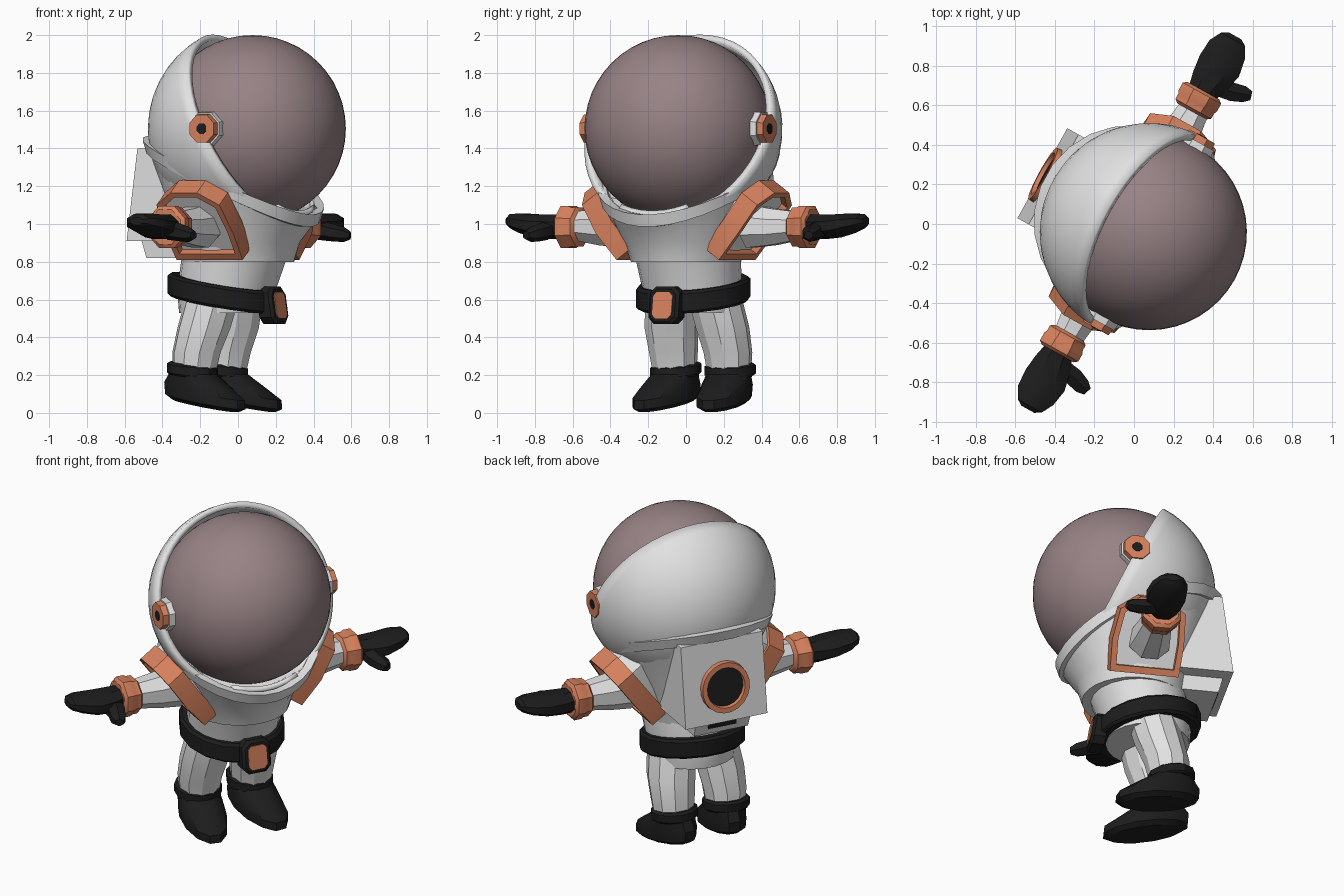
import bpy, bmesh, math
from mathutils import Matrix, Vector

cube = bpy.data.objects.get("Cube")
if cube:
    bpy.data.objects.remove(cube)

TURN = Matrix.Rotation(math.radians(61), 4, 'Z')   # figure is modelled facing -y, then turned
HEAD = Vector((0, -0.087, 1.505))
parts = []


def material(name, color):
    m = bpy.data.materials.new(name)
    m.use_nodes = True
    m.diffuse_color = (*color, 1)
    m.node_tree.nodes["Principled BSDF"].inputs["Base Color"].default_value = (*color, 1)
    return m


WHITE = material("suit white", (0.76, 0.76, 0.76))
ORANGE = material("trim orange", (0.68, 0.22, 0.11))
BLACK = material("rubber black", (0.012, 0.012, 0.012))
VISOR = material("visor mauve", (0.31, 0.225, 0.235))


def finish(name, bm, mat, mirror=False):
    bmesh.ops.recalc_face_normals(bm, faces=bm.faces)
    mesh = bpy.data.meshes.new(name)
    bm.to_mesh(mesh)
    bm.free()
    mesh.materials.append(mat)
    ob = bpy.data.objects.new(name, mesh)
    bpy.context.collection.objects.link(ob)
    ob.matrix_world = TURN
    if mirror:
        ob.modifiers.new("Mirror", 'MIRROR')
    parts.append(ob)
    return ob


def loft(name, rings, mat, mirror=False, loop=False):
    """Skin a list of equal rings; cap the ends, or join last to first."""
    bm = bmesh.new()
    rows = [[bm.verts.new(p) for p in ring] for ring in rings]
    n = len(rows[0])
    for a, b in zip(rows, rows[1:] + rows[:1] if loop else rows[1:]):
        for i in range(n):
            bm.faces.new((a[i], a[(i + 1) % n], b[(i + 1) % n], b[i]))
    if not loop:
        bm.faces.new(rows[0])
        bm.faces.new(rows[-1])
    return finish(name, bm, mat, mirror)


def angles(n):
    return [2 * math.pi * (i + 0.5) / n for i in range(n)]


def flat_ring(x, y, z, rx, ry, n, slope=0.0):
    """Ellipse seen from above; slope raises it toward the back."""
    return [(x + rx * math.sin(a), y - ry * math.cos(a), z - slope * ry * math.cos(a))
            for a in angles(n)]


def side_ring(x, y, z, ry, rz, n=8):
    """Ellipse facing sideways."""
    return [(x, y + ry * math.cos(a), z + rz * math.sin(a)) for a in angles(n)]


def chamfered(y, z, w, h, c, lean=0.0):
    """Rectangle with cut corners, facing front or back."""
    pts = [(w, h - c), (w - c, h), (c - w, h), (-w, h - c),
           (-w, c - h), (c - w, -h), (w - c, -h), (w, c - h)]
    return [(px, y + lean * pz, z + pz) for px, pz in pts]


# Helmet: visor globe, half shell with chin tab, side bolts
bm = bmesh.new()
bmesh.ops.create_uvsphere(bm, u_segments=48, v_segments=24, radius=0.495,
                          matrix=Matrix.Translation(HEAD))
finish("visor", bm, VISOR)

bm = bmesh.new()
bmesh.ops.create_uvsphere(bm, u_segments=48, v_segments=24, radius=0.518)
extra = []
for f in bm.faces:
    c = f.calc_center_median()
    chin = c.y > 0 and abs(c.x) < 0.2 and c.z > -0.07
    if c.z < 0 and not chin:
        extra.append(f)
bmesh.ops.delete(bm, geom=extra, context='FACES')
bm.transform(Matrix.Translation(HEAD) @ Matrix.Rotation(math.radians(-115.5), 4, 'X'))
shell = finish("helmet_shell", bm, WHITE)
solid = shell.modifiers.new("Thickness", 'SOLIDIFY')
solid.thickness = 0.035

for name, x0, x1, r, mat in (("bolt_base", 0.45, 0.52, 0.1, WHITE),
                             ("bolt_cap", 0.5, 0.555, 0.085, ORANGE),
                             ("bolt_hole", 0.55, 0.558, 0.032, BLACK)):
    loft(name, [side_ring(x0, HEAD.y, HEAD.z, r, r), side_ring(x1, HEAD.y, HEAD.z, r * 0.93, r * 0.93)],
         mat, mirror=True)


# Collar: sloping ring, low at the front and high at the back
def collar_ring(inset, drop, n=28):
    ring = []
    for a in angles(n):
        r = 0.48 - 0.08 * math.cos(a) - inset
        ring.append((r * math.sin(a), -0.05 - r * math.cos(a), 1.26 - 0.21 * math.cos(a) - drop))
    return ring


loft("collar", [collar_ring(0, 0), collar_ring(0.02, 0.065), collar_ring(0.08, 0.065),
                collar_ring(0.05, 0)], WHITE, loop=True)

# Torso
loft("chest", [flat_ring(0, 0, 0.8, 0.29, 0.3, 28), flat_ring(0, -0.01, 0.9, 0.32, 0.32, 28),
               collar_ring(0.035, 0.05)], WHITE)
loft("waist", [flat_ring(0, 0.08, 0.53, 0.25, 0.24, 20), flat_ring(0, 0.07, 0.65, 0.265, 0.26, 20),
               flat_ring(0, 0.02, 0.83, 0.28, 0.28, 20)], WHITE)

# Belt and buckle
loft("belt", [flat_ring(0, 0.08, z, r, r, 16, 0.18)
              for z, r in ((0.575, 0.29), (0.59, 0.305), (0.68, 0.305), (0.695, 0.29))], BLACK)
loft("buckle", [chamfered(-0.17, 0.57, 0.09, 0.1, 0.035, 0.15),
                chamfered(-0.24, 0.57, 0.09, 0.1, 0.035, 0.15),
                chamfered(-0.255, 0.57, 0.075, 0.085, 0.03, 0.15)], BLACK)
loft("buckle_plate", [chamfered(-0.25, 0.57, 0.058, 0.07, 0.02, 0.15),
                      chamfered(-0.26, 0.57, 0.058, 0.07, 0.02, 0.15)], ORANGE)

# Backpack with round port and lower vent box
loft("backpack", [[(-0.26, y0, z), (0.26, y0, z), (0.26, y1, z), (-0.26, y1, z)]
                  for z, y0, y1 in ((0.91, 0.15, 0.53), (1.4, 0.2, 0.465))], WHITE)
loft("pack_vent_box", [[(-w, 0.1, z), (w, 0.1, z), (w, y, z), (-w, y, z)]
                       for z, w, y in ((0.82, 0.17, 0.46), (0.93, 0.18, 0.49))], WHITE)
loft("pack_vent", [[(-0.09, y, 0.855), (0.09, y, 0.855), (0.09, y + 0.007, 0.9), (-0.09, y + 0.007, 0.9)]
                   for y in (0.465, 0.474)], BLACK)


def port_ring(r, out):
    return [(r * math.sin(a), 0.502 + out - 0.13 * r * math.cos(a), 1.12 + r * math.cos(a))
            for a in angles(20)]


loft("port_frame", [port_ring(0.155, -0.02), port_ring(0.15, 0.025), port_ring(0.12, 0.025),
                    port_ring(0.112, -0.02)], ORANGE, loop=True)
loft("port_glass", [port_ring(0.116, -0.004), port_ring(0.116, 0.004)], BLACK)

# Shoulders: orange frame around each slanted arm opening
opening = [Vector(p) for p in ((0.31, -0.2, 0.81), (0.43, -0.21, 0.95), (0.53, -0.18, 1.1),
                               (0.575, -0.07, 1.165), (0.575, 0.09, 1.165), (0.53, 0.2, 1.1),
                               (0.42, 0.21, 0.95), (0.31, 0.2, 0.81))]
middle = sum(opening, Vector()) / len(opening)
inward = Vector((-0.085, 0, 0.06))


def opening_ring(scale, depth):
    return [middle + (p - middle) * scale + inward * depth for p in opening]


loft("shoulder_frame", [opening_ring(1, 0), opening_ring(1, 1.1), opening_ring(0.84, 1.1),
                        opening_ring(0.84, 0)], ORANGE, mirror=True, loop=True)
loft("shoulder", [opening_ring(0.9, 0.4), opening_ring(0.95, 2.2)], WHITE, mirror=True)

# Arms, cuffs and gloves
loft("arm", [side_ring(x, 0.015, z, r, r) for x, z, r in
             ((0.38, 0.99, 0.125), (0.52, 0.985, 0.105), (0.68, 0.99, 0.08))], WHITE, mirror=True)
loft("cuff", [side_ring(x, 0.02, 0.985, r, r) for x, r in
              ((0.64, 0.09), (0.655, 0.112), (0.685, 0.112), (0.7, 0.12), (0.745, 0.12), (0.76, 0.1))],
     ORANGE, mirror=True)
loft("glove", [side_ring(x, y, z, ry, rz) for x, y, z, ry, rz in
               ((0.74, 0.02, 0.985, 0.08, 0.07), (0.82, 0.015, 0.985, 0.105, 0.07),
                (0.91, 0.01, 0.99, 0.122, 0.066), (1.0, 0.015, 1.005, 0.11, 0.055),
                (1.06, 0.015, 1.015, 0.075, 0.04), (1.08, 0.015, 1.015, 0.04, 0.022))],
     BLACK, mirror=True)
loft("thumb", [[(x + r * math.cos(a), y + 0.3 * r * math.cos(a), z + 0.9 * r * math.sin(a))
                for a in angles(6)] for x, y, z, r in
               ((0.82, -0.03, 0.97, 0.06), (0.825, -0.11, 0.955, 0.052),
                (0.845, -0.17, 0.945, 0.045), (0.855, -0.205, 0.94, 0.025))], BLACK, mirror=True)

# Legs
loft("leg", [flat_ring(x, y, z, r, r, 10) for x, y, z, r in
             ((0.165, 0.175, 0.2, 0.115), (0.165, 0.16, 0.32, 0.13),
              (0.155, 0.12, 0.45, 0.143), (0.13, 0.085, 0.6, 0.145))], WHITE, mirror=True)

# Boots: toes turned slightly outward, heels a little higher
pivot = Matrix.Translation((0.165, 0.18, 0))
toe_out = pivot @ Matrix.Rotation(math.radians(8), 4, 'Z') @ pivot.inverted()


def boot_ring(y, z, rx, ry, slope):
    return [toe_out @ Vector(p) for p in flat_ring(0.165, y, z, rx, ry, 12, slope)]


loft("boot", [boot_ring(0.1, 0.038, 0.095, 0.21, 0.17), boot_ring(0.1, 0.06, 0.125, 0.25, 0.17),
              boot_ring(0.105, 0.115, 0.13, 0.25, 0.2), boot_ring(0.13, 0.16, 0.125, 0.2, 0.2),
              boot_ring(0.18, 0.215, 0.12, 0.135, 0.1)], BLACK, mirror=True)
loft("boot_cuff", [boot_ring(0.185, z, r, r, 0.12) for z, r in
                   ((0.195, 0.125), (0.205, 0.137), (0.25, 0.137), (0.262, 0.12))], BLACK, mirror=True)

# Smooth round parts, keep hard edges
bpy.ops.object.select_all(action='DESELECT')
for ob in parts:
    ob.select_set(True)
bpy.context.view_layer.objects.active = parts[0]
bpy.ops.object.shade_smooth_by_angle(angle=math.radians(30))
